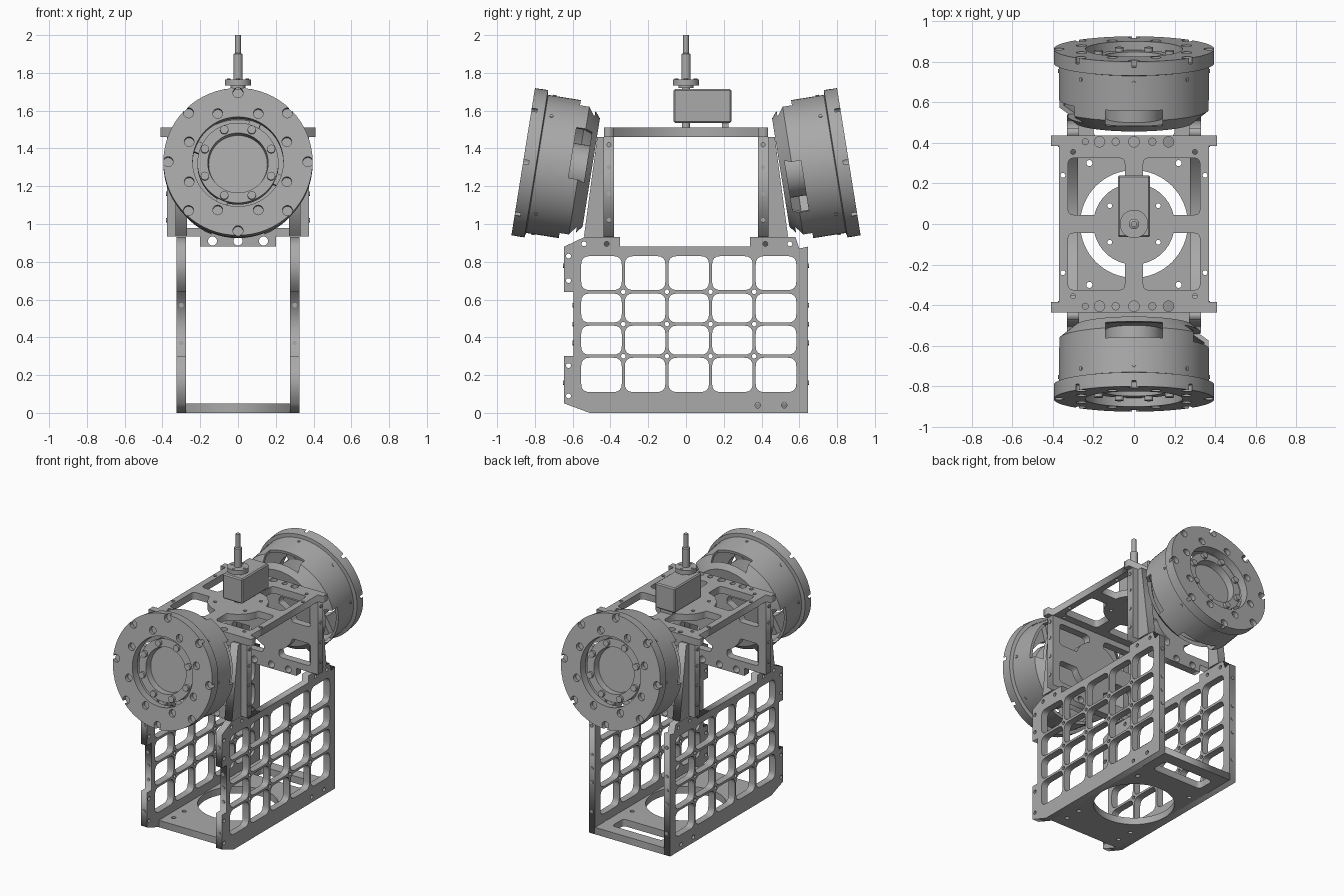
import bpy, bmesh
from math import sin, cos, pi, radians, asin, acos
from mathutils import Matrix, Vector

if "Cube" in bpy.data.objects:
    bpy.data.objects.remove(bpy.data.objects["Cube"])

metal = bpy.data.materials.new("grey_metal")
metal.use_nodes = True
grey = (0.4, 0.4, 0.4, 1)
metal.diffuse_color = grey
metal.node_tree.nodes["Principled BSDF"].inputs["Base Color"].default_value = grey

# Plate directions: local (u, v, thickness) to world axes
FLAT = Matrix.Identity(3)
SIDE = Matrix(((0, 0, 1), (1, 0, 0), (0, 1, 0)))
FRONT = Matrix(((1, 0, 0), (0, 0, -1), (0, 1, 0)))


def add(name, mesh, matrix=Matrix.Identity(4), smooth=False):
    obj = bpy.data.objects.new(name, mesh)
    bpy.context.collection.objects.link(obj)
    obj.matrix_world = matrix
    if not mesh.materials:
        mesh.materials.append(metal)
    if smooth:
        bpy.ops.object.select_all(action="DESELECT")
        obj.select_set(True)
        bpy.context.view_layer.objects.active = obj
        bpy.ops.object.shade_smooth_by_angle(angle=radians(30))
    return obj


def circle(x, y, r, n=16):
    return [(x + r * cos(2 * pi * i / n), y + r * sin(2 * pi * i / n)) for i in range(n)]


def rounded(points, r):
    """Replace every corner by a short curve of about radius r."""
    out = []
    for i, p in enumerate(points):
        p, a, b = Vector(p), Vector(points[i - 1]), Vector(points[(i + 1) % len(points)])
        a = p + (a - p).normalized() * r
        b = p + (b - p).normalized() * r
        for k in range(5):
            t = k / 4
            out.append(a * (1 - t) ** 2 + p * 2 * t * (1 - t) + b * t * t)
    return out


def rect(u0, u1, v0, v1, r=0):
    pts = [(u0, v0), (u1, v0), (u1, v1), (u0, v1)]
    return rounded(pts, r) if r else pts


def plate(name, loops, thick, turn, offset):
    """Extruded outline; loops after the first are holes."""
    curve = bpy.data.curves.new(name, "CURVE")
    curve.dimensions, curve.fill_mode, curve.extrude = "2D", "BOTH", thick / 2
    for loop in loops:
        s = curve.splines.new("POLY")
        s.points.add(len(loop) - 1)
        for pt, (u, v) in zip(s.points, loop):
            pt.co = (u, v, 0, 1)
        s.use_cyclic_u = True
    temp = bpy.data.objects.new(name, curve)
    bpy.context.collection.objects.link(temp)
    bpy.context.view_layer.update()
    mesh = bpy.data.meshes.new_from_object(temp.evaluated_get(bpy.context.evaluated_depsgraph_get()))
    bpy.data.objects.remove(temp)
    mesh.materials.clear()
    return add(name, mesh, Matrix.Translation(offset) @ turn.to_4x4())


def lathe(profile, steps=64):
    bm = bmesh.new()
    vs = [bm.verts.new((r, 0, z)) for r, z in profile]
    edges = [bm.edges.new((vs[i], vs[i + 1])) for i in range(len(vs) - 1)]
    if profile[0][0] > 0:
        edges.append(bm.edges.new((vs[-1], vs[0])))
    bmesh.ops.spin(bm, geom=vs + edges, axis=(0, 0, 1), cent=(0, 0, 0), angle=2 * pi, steps=steps)
    bmesh.ops.remove_doubles(bm, verts=bm.verts, dist=1e-5)
    bmesh.ops.recalc_face_normals(bm, faces=bm.faces)
    return bm


def to_mesh(name, bm):
    mesh = bpy.data.meshes.new(name)
    bm.to_mesh(mesh)
    bm.free()
    return mesh


def cyl(bm, x, y, z0, z1, r, n=16):
    bmesh.ops.create_cone(bm, cap_ends=True, segments=n, radius1=r, radius2=r, depth=z1 - z0,
                          matrix=Matrix.Translation((x, y, (z0 + z1) / 2)))


def box(bm, lo, hi, turn=Matrix.Identity(4)):
    lo, hi = Vector(lo), Vector(hi)
    bmesh.ops.create_cube(bm, size=1, matrix=turn @ Matrix.Translation((lo + hi) / 2)
                          @ Matrix.Diagonal((*(hi - lo), 1)))


def quadrants(cu, cv, hu, hv, arm, r):
    """Four corner windows around a disc carried on a cross."""
    a0, a1 = asin(arm / r), acos(arm / r)
    arc = [(r * cos(a0 + (a1 - a0) * i / 10), r * sin(a0 + (a1 - a0) * i / 10)) for i in range(11)]
    corner = rounded([(arm, hv - .05), (arm, hv), (hu, hv), (hu, arm), (hu - .05, arm)], .03)[5:20]
    return [[(cu + su * u, cv + sv * v) for u, v in arc + corner]
            for su in (1, -1) for sv in (1, -1)]


# Lattice side plates
half = [(-.51, 0), (.645, 0), (.645, .88), (.6, .87), (.58, .93), (.34, .93), (.34, .88),
        (-.35, .88), (-.35, .93), (-.54, .93), (-.645, .88), (-.645, .64), (-.595, .64),
        (-.595, .3), (-.645, .3), (-.645, .05)]
rows = [(.11, .292), (.308, .462), (.478, .632), (.65, .83)]
cells = [rect(-.555 + .231 * c, -.34 + .231 * c, lo, hi, .045) for c in range(5) for lo, hi in rows]
nodes = [circle(-.332 + .231 * c, v, .012) for c in range(4) for v in (.3, .47, .641)]
lugs = [circle(-.622, v, .013) for v in (.09, .25, .7, .83)]
lugs += [circle(u, .895, .013) for u in (-.54, -.42, .42, .55)]
lugs += [circle(u, .04, .014) for u in (.38, .52)]
for s, side in ((1, "left"), (-1, "right")):
    plate(side + "_lattice_plate", [half] + cells + nodes + lugs, .05, SIDE, (s * .3, 0, 0))

# Bottom plate
plate("bottom_plate", [rect(-.28, .28, -.51, .645), circle(0, 0, .265, 64),
                       rect(-.2, .2, .43, .56, .03)]
      + [circle(x, y, .015) for x in (-.22, .22) for y in (-.42, -.3, .3)], .05, FLAT, (0, 0, .025))

# Top plate with cross and disc
outline = []
for su, sv in ((1, 1), (-1, 1), (-1, -1), (1, -1)):
    step = [(.37, .385), (.41, .385), (.41, .435)]
    outline += [(su * u, sv * v) for u, v in (step if su == sv else step[::-1])]
holes = [circle(u, s * .405, r) for s in (1, -1)
         for u, r in ((-.24, .015), (-.17, .026), (-.09, .018), (0, .026), (.09, .018), (.17, .026))]
holes += [circle(su * .12, sv * .09, .012) for su in (1, -1) for sv in (1, -1)]
holes += [circle(su * u, sv * v, .012) for su in (1, -1) for sv in (1, -1)
          for u, v in ((.35, .24), (.3, .355))]
plate("top_plate", [outline] + quadrants(0, 0, .325, .325, .045, .2) + holes, .05, FLAT, (0, 0, 1.485))

# Upright end plates with lower lug, and wedge brackets
upright = [(-.375, .935), (-.2, .935), (-.2, .88), (.2, .88), (.2, .935), (.375, .935),
           (.375, 1.46), (-.375, 1.46)]
wedge = [(.43, .935), (.54, .935), (.47, 1.46), (.43, 1.46)]
for s, end in ((-1, "front"), (1, "back")):
    plate(end + "_upright", [upright] + quadrants(0, 1.2, .315, .22, .06, .18)
          + [circle(u, .91, .024) for u in (-.135, 0, .135)], .055, FRONT, (0, s * .408, 0))
    for x, side in ((-.3, "right"), (.3, "left")):
        plate(f"{end}_{side}_bracket", [[(s * u, v) for u, v in wedge]], .06, SIDE, (x, 0, 0))

# Drum housing: hollow shell with drilled flange and side slots
shell = lathe([(.24, 0), (.395, 0), (.395, -.07), (.37, -.075), (.37, -.3), (.29, -.365),
               (.12, -.365), (.12, -.345), (.28, -.345), (.35, -.29), (.35, -.06), (.24, -.06)])
drum = add("front_drum", to_mesh("drum", shell))
cut = bmesh.new()
for i in range(8):
    for r, a, size in ((.37, i * pi / 4, .027), (.28, (i + .5) * pi / 4, .026)):
        cyl(cut, r * cos(a), r * sin(a), -.03, .05, size)
for a in (15, 90, 195, 270):
    box(cut, (.26, -.14, -.335), (.45, .14, -.25), Matrix.Rotation(radians(a), 4, "Z"))
cutter = add("drum_cutter", to_mesh("drum_cutter", cut))
mod = drum.modifiers.new("cut", "BOOLEAN")
mod.object, mod.solver = cutter, "EXACT"
bpy.context.view_layer.update()
drum.data = bpy.data.meshes.new_from_object(drum.evaluated_get(bpy.context.evaluated_depsgraph_get()))
drum.modifiers.clear()
bpy.data.objects.remove(cutter)

# Drum core: recessed disc, bolt ring and spokes
core = lathe([(0, -.09), (.155, -.09), (.16, -.04), (.215, -.04), (.215, -.1), (.14, -.13),
              (.14, -.365), (0, -.365)])
for i in range(8):
    a = (i + .5) * pi / 4
    cyl(core, .19 * cos(a), .19 * sin(a), -.05, -.02, .022)
    if i % 2:
        box(core, (.2, -.03, -.1), (.36, .03, -.06), Matrix.Rotation(a, 4, "Z"))
core_mesh = to_mesh("drum_core", core)

# Small screws around the drum shell
screws = bmesh.new()
for i in range(8):
    turn = Matrix.Rotation(i * pi / 4, 4, "Z")
    bmesh.ops.create_cone(screws, cap_ends=True, segments=10, radius1=.01, radius2=.01, depth=.012,
                          matrix=turn @ Matrix.Translation((.369, 0, -.11)) @ Matrix.Rotation(pi / 2, 4, "Y"))
screw_mesh = to_mesh("drum_screws", screws)

tilt = Matrix.Translation((0, -.862, 1.33)) @ Matrix.Rotation(radians(80.9), 4, "X")
back = Matrix.Rotation(pi, 4, "Z") @ tilt
drum_mesh = drum.data
bpy.data.objects.remove(drum)
for end, m in (("front", tilt), ("back", back)):
    add(end + "_drum", drum_mesh, m, True)
    add(end + "_drum_core", core_mesh, m, True)
    add(end + "_drum_screws", screw_mesh, m)

# Actuator box on the top plate
body = bmesh.new()
box(body, (-.08, -.065, 1.535), (.08, .24, 1.715))
bmesh.ops.bevel(body, geom=body.edges[:], offset=.008, segments=1, affect="EDGES")
box(body, (-.05, .19, 1.51), (.05, .225, 1.54))
add("actuator_box", to_mesh("actuator_box", body))

# Stepped shaft with hub
shaft = lathe([(0, 1.5), (.022, 1.5), (.022, 1.72), (.04, 1.72), (.04, 1.733), (.07, 1.733), (.07, 1.765),
               (.025, 1.765), (.025, 1.9), (.015, 1.905), (.015, 2), (0, 2)], 32)
for i in range(4):
    cyl(shaft, .05 * cos(i * pi / 2), .05 * sin(i * pi / 2), 1.755, 1.769, .01, 10)
add("shaft", to_mesh("shaft", shaft), smooth=True)

# Edge screws on the frame
edge = bmesh.new()
for s in (1, -1):
    for v in (.16, .37, .47, .57, .78):
        for x in (-.3, .3):
            y = s * (.645 if s > 0 or v < .3 or v > .64 else .595)
            bmesh.ops.create_cone(edge, cap_ends=True, segments=12, radius1=.012, radius2=.012, depth=.01,
                                  matrix=Matrix.Translation((x, y, v)) @ Matrix.Rotation(pi / 2, 4, "X"))
    for y in (-.408, .408):
        for v in (1.02, 1.16, 1.3, 1.42):
            bmesh.ops.create_cone(edge, cap_ends=True, segments=12, radius1=.012, radius2=.012, depth=.01,
                                  matrix=Matrix.Translation((s * .375, y, v)) @ Matrix.Rotation(pi / 2, 4, "Y"))
add("edge_screws", to_mesh("edge_screws", edge))
